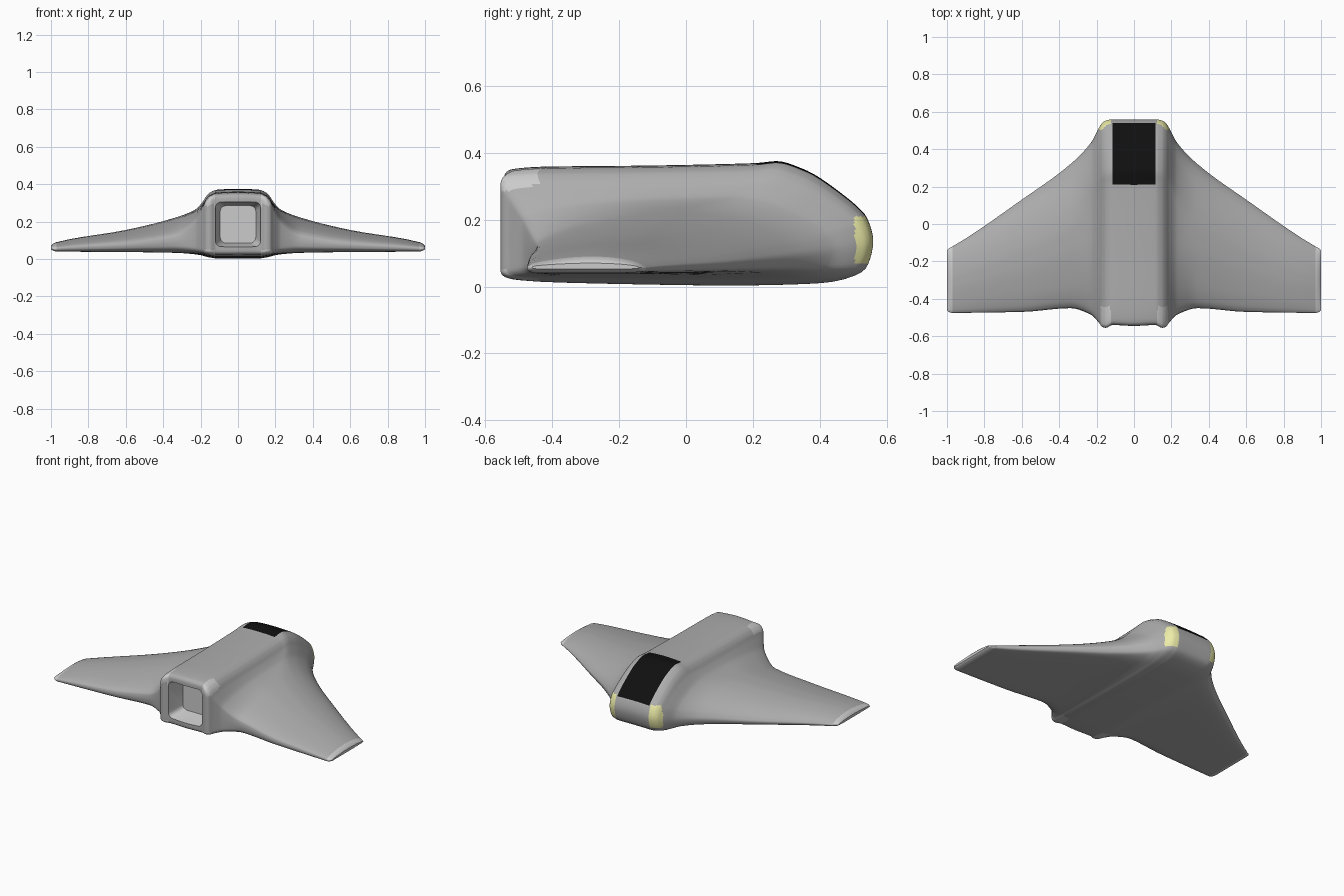
import bpy, bmesh, math
from mathutils import Vector

if "Cube" in bpy.data.objects:
    bpy.data.objects.remove(bpy.data.objects["Cube"])


def material(name, rgb):
    m = bpy.data.materials.new(name)
    m.diffuse_color = (*rgb, 1)
    m.use_nodes = True
    m.node_tree.nodes["Principled BSDF"].inputs["Base Color"].default_value = m.diffuse_color
    return m


MATS = [material("hull", (.42, .42, .42)), material("canopy", (.005, .005, .005)),
        material("headlight", (.85, .85, .4)), material("pale_trim", (.75, .75, .75))]


def smooth_curve(ts, vals, t):
    """Monotone cubic interpolation through points without overshoot."""
    n = len(ts)
    d = [(vals[i + 1] - vals[i]) / (ts[i + 1] - ts[i]) for i in range(n - 1)]

    def slope(i):
        if i == 0 or i == n - 1:
            return 0 if i == 0 else d[-1]
        a, b = d[i - 1], d[i]
        return 0 if a * b <= 0 else 2 * a * b / (a + b)
    i = max(k for k in range(n - 1) if ts[k] <= t)
    h = ts[i + 1] - ts[i]
    s = (t - ts[i]) / h
    return ((2*s**3 - 3*s*s + 1) * vals[i] + (s**3 - 2*s*s + s) * h * slope(i)
            + (3*s*s - 2*s**3) * vals[i + 1] + (s**3 - s*s) * h * slope(i + 1))


# Side profiles: (0 rear..1 front, 0 bottom..1 top)
BODY = [(0, .5), (0, .85), (.012, .925), (.1, .955), (.4, .965), (.683, .985), (.74, 1),
        (.82, .925), (.91, .75), (.955, .64), (.982, .55), (1, .36), (.98, .14),
        (.86, .02), (.6, 0), (.1, .03), (.012, .06), (0, .12)]
WING = [(0, .3), (.005, .42), (.03, .53), (.12, .7), (.4, .96), (.55, 1), (.66, .97),
        (.78, .88), (.88, .74), (.94, .6), (.98, .45), (1, .3), (.98, .12),
        (.86, .03), (.6, 0), (.1, 0), (.03, .07), (.005, .18)]

# Span stations: x, rear y, front y, top z, bottom z, wing blend
STATIONS = [(0, -.545, .56, .375, .003, 0), (.115, -.54, .56, .37, .003, 0),
            (.15, -.555, .553, .355, .008, 0), (.17, -.55, .54, .335, .012, 0),
            (.19, -.525, .51, .305, .018, .1), (.23, -.485, .435, .265, .025, .4),
            (.34, -.45, .32, .22, .033, .9), (.6, -.47, .13, .155, .037, 1),
            (.97, -.475, -.12, .09, .04, 1), (.99, -.47, -.13, .08, .045, 1),
            (1, -.46, -.14, .07, .052, 1)]
SUB = 5


def refine_ring(pts):
    n = len(pts)
    pad = [pts[(i - 2) % n] for i in range(n + 4)]
    ts = list(range(-2, n + 2))
    return [tuple(smooth_curve(ts, [p[c] for p in pad], k / SUB) for c in (0, 1))
            for k in range(n * SUB)]


def build_hull():
    body, wing = refine_ring(BODY), refine_ring(WING)
    sx = [s[0] for s in STATIONS]
    half = [a + (b - a) * k / SUB for a, b in zip(sx, sx[1:]) for k in range(SUB)] + [1]
    xs = [-x for x in reversed(half[1:])] + half
    bm = bmesh.new()
    rings = []
    for x in xs:
        yr, yf, zt, zb, w = (smooth_curve(sx, [s[c] for s in STATIONS], abs(x))
                             for c in range(1, 6))
        ring = []
        for (bu, bv), (wu, wv) in zip(body, wing):
            u, v = bu + (wu - bu) * w, bv + (wv - bv) * w
            ring.append(bm.verts.new((x, yr + (yf - yr) * u, zb + (zt - zb) * v)))
        rings.append(ring)
    n = len(body)
    for a, b in zip(rings, rings[1:]):
        for i in range(n):
            f = bm.faces.new((a[i], a[(i + 1) % n], b[(i + 1) % n], b[i]))
            c = f.calc_center_median()
            x, y, z = abs(c.x), c.y, c.z
            if x < .115 and 5 * SUB <= i < 10 * SUB:
                f.material_index = 1                      # canopy
            elif .125 < x < .19 and y > .505 and .065 < z < .21:
                f.material_index = 2                      # headlights
            elif x > .97 or (.12 < x < .18 and y < -.45 and (z > .285 or z < .05)):
                f.material_index = 3                      # tips and tail corners
    for r in (rings[0], rings[-1]):
        bm.faces.new(r).material_index = 3
    return finish(bm, "hull_and_wings")


def finish(bm, name):
    bmesh.ops.recalc_face_normals(bm, faces=bm.faces)
    me = bpy.data.meshes.new(name)
    bm.to_mesh(me)
    bm.free()
    for m in MATS:
        me.materials.append(m)
    ob = bpy.data.objects.new(name, me)
    bpy.context.collection.objects.link(ob)
    return ob


# Tapered rounded recess for the exhaust
def build_exhaust_cutter():
    bm = bmesh.new()
    bmesh.ops.create_cube(bm, size=1)
    for v in bm.verts:
        rear = v.co.y < 0
        hx, hz, y = (.135, .13, -.6) if rear else (.095, .1, -.43)
        v.co = Vector((math.copysign(hx, v.co.x), y, .185 + math.copysign(hz, v.co.z)))
    edges = [e for e in bm.edges if abs(e.verts[0].co.y - e.verts[1].co.y) > .1]
    bmesh.ops.bevel(bm, geom=edges, offset=.03, segments=5, affect='EDGES', profile=.5)
    for f in bm.faces:
        f.material_index = 3
    return finish(bm, "exhaust_cutter")


hull = build_hull()
cutter = build_exhaust_cutter()
cutter.hide_render = True
cutter.hide_set(True)
mod = hull.modifiers.new("exhaust_recess", 'BOOLEAN')
mod.operation = 'DIFFERENCE'
mod.solver = 'EXACT'
mod.object = cutter

bpy.context.view_layer.objects.active = hull
hull.select_set(True)
bpy.ops.object.modifier_apply(modifier=mod.name)
bpy.data.objects.remove(cutter)
bpy.ops.object.shade_smooth_by_angle(angle=math.radians(35))
